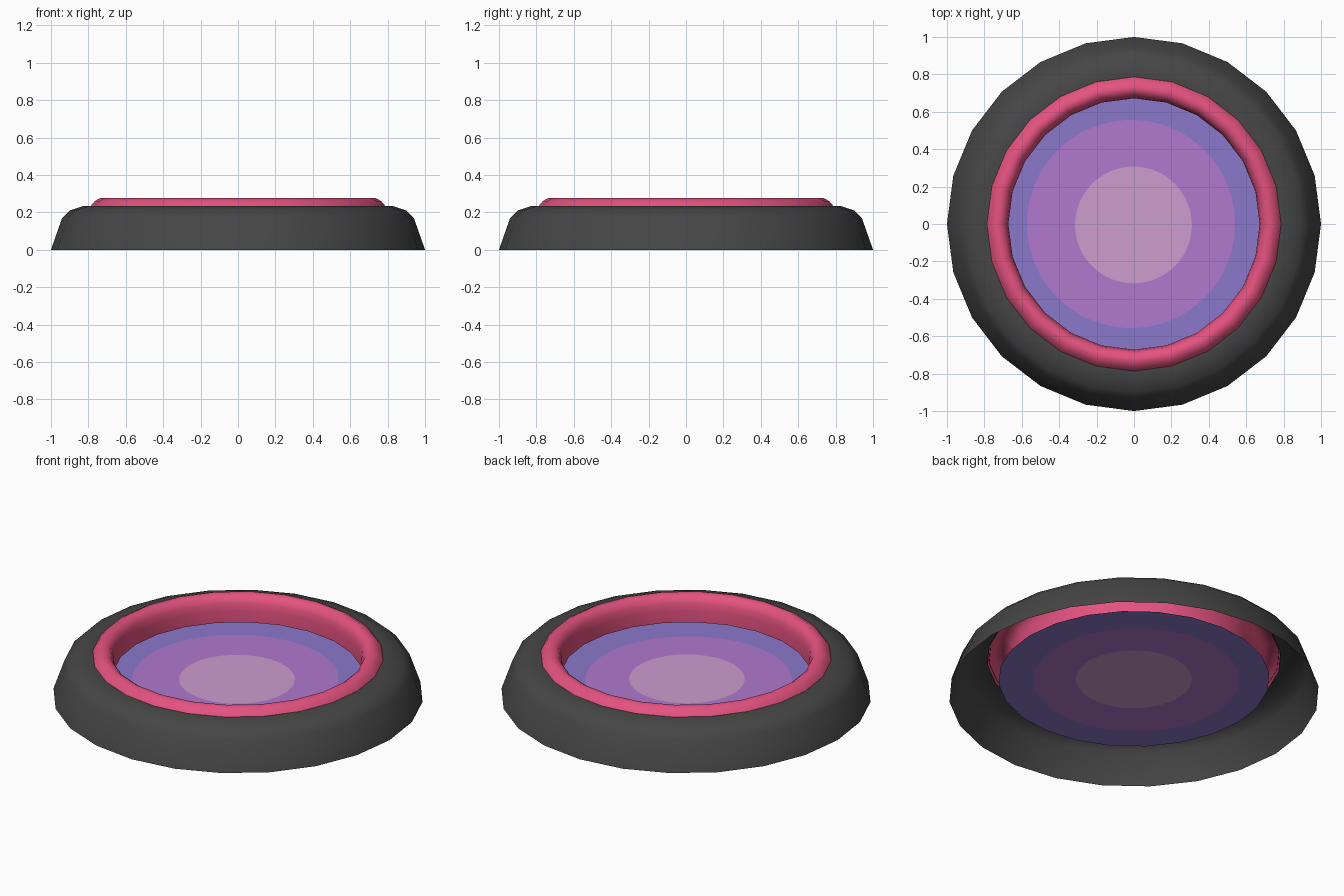
import bpy, bmesh, math

if "Cube" in bpy.data.objects:
    bpy.data.objects.remove(bpy.data.objects["Cube"])

N = 24  # sides of the round parts


def material(name, rgb):
    lin = [((c / 255 + 0.055) / 1.055) ** 2.4 for c in rgb]
    m = bpy.data.materials.new(name)
    m.diffuse_color = (*lin, 1)
    m.use_nodes = True
    m.node_tree.nodes["Principled BSDF"].inputs["Base Color"].default_value = m.diffuse_color
    return m


def finish(name, bm, mats, smooth):
    me = bpy.data.meshes.new(name)
    bm.normal_update()
    bm.to_mesh(me)
    bm.free()
    for m in mats:
        me.materials.append(m)
    for p in me.polygons:
        p.use_smooth = smooth
    ob = bpy.data.objects.new(name, me)
    bpy.context.collection.objects.link(ob)
    return ob


def lathe(name, profile, mat):
    """Open shell turned around z; profile runs from outside to inside."""
    bm = bmesh.new()
    rings = [[bm.verts.new((r * math.cos(math.tau * i / N), r * math.sin(math.tau * i / N), z))
              for i in range(N)] for r, z in profile]
    for a, b in zip(rings, rings[1:]):
        for i in range(N):
            j = (i + 1) % N
            bm.faces.new((a[i], a[j], b[j], b[i]))
    return finish(name, bm, [mat], True)


dark = material("charcoal", (70, 70, 70))
pink = material("pink", (228, 82, 128))
blue = material("periwinkle", (139, 121, 204))
violet = material("violet", (177, 121, 206))
pale = material("pale_mauve", (204, 157, 206))

# Dark outer shell, open underneath
lathe("base_shell", [(1.0, 0), (0.94, 0.171), (0.90, 0.21), (0.825, 0.235), (0.785, 0.235)], dark)

# Pink rim with its inner wall
lathe("rim_ring", [(0.795, 0.222), (0.783, 0.24), (0.765, 0.261), (0.737, 0.276), (0.712, 0.273),
                   (0.69, 0.256), (0.678, 0.23), (0.672, 0.19), (0.672, 0.122)], pink)

# Flat disc with concentric colour bands
S = 96
Z = 0.096
bm = bmesh.new()


def outline(r, cx, cy, sides=None):
    pts = []
    for i in range(S):
        a = math.tau * i / S
        k = r
        if sides:  # points lie on a polygon of that many sides
            h = math.pi / sides
            k = r * math.cos(h) / math.cos(a % (2 * h) - h)
        pts.append(bm.verts.new((cx + k * math.cos(a), cy + k * math.sin(a), Z)))
    return pts


loops = [outline(0.733, 0, 0, N), outline(0.556, -0.016, 0), outline(0.312, -0.003, -0.005)]
for band in range(2):
    a, b = loops[band], loops[band + 1]
    for i in range(S):
        j = (i + 1) % S
        bm.faces.new((a[i], a[j], b[j], b[i])).material_index = band
bm.faces.new(loops[2]).material_index = 2
finish("inner_disc", bm, [blue, violet, pale], False)
